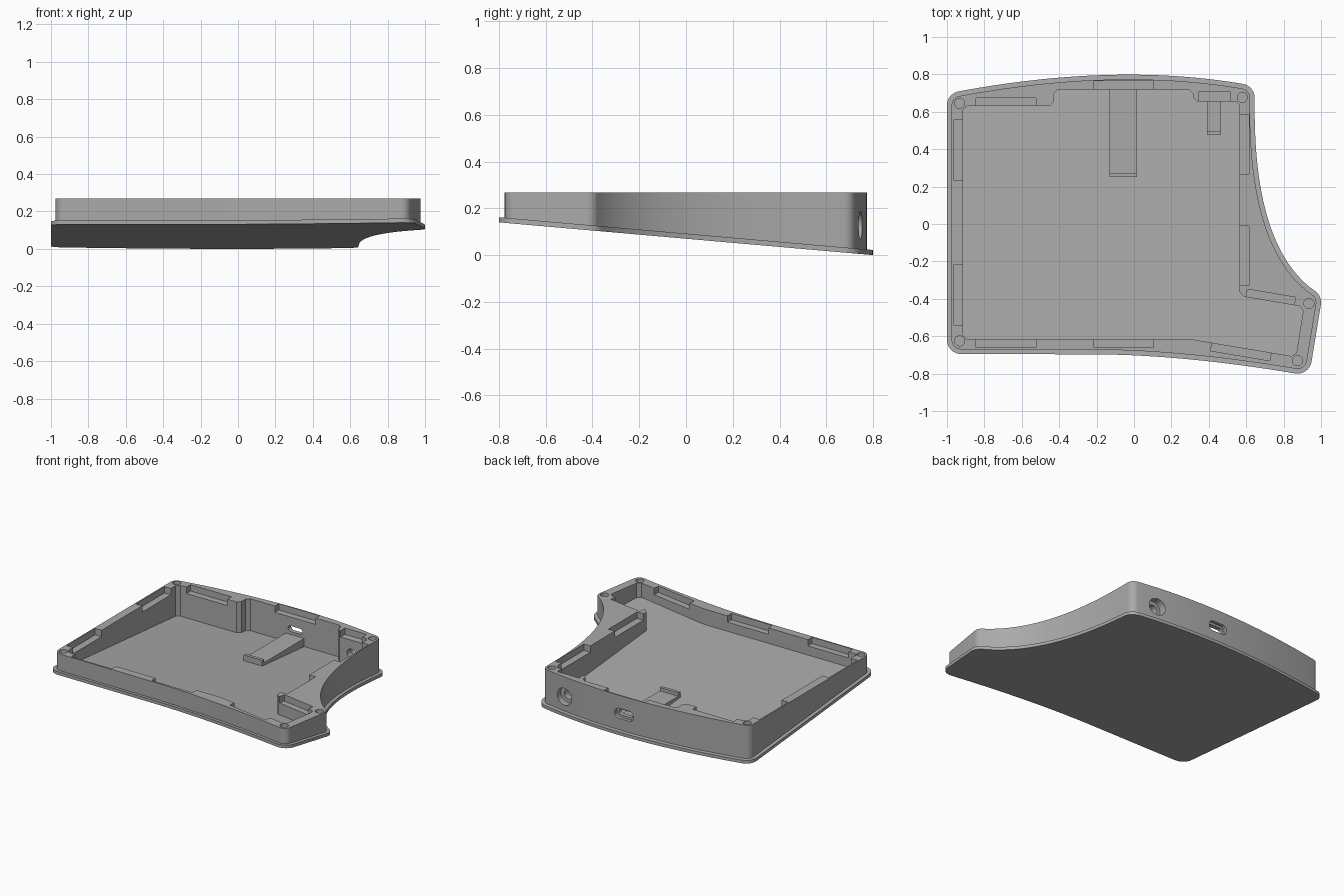
import bpy, bmesh
from math import sin, cos, radians
from mathutils import Vector, Matrix

old = bpy.data.objects.get("Cube")
if old:
    bpy.data.objects.remove(old, do_unlink=True)

TOP, SLOPE, FLANGE, FLOOR = 0.268, 0.0875, 0.022, 0.035

grey = bpy.data.materials.new("plain grey")
grey.use_nodes = True
grey.diffuse_color = (0.4, 0.4, 0.4, 1)
grey.node_tree.nodes["Principled BSDF"].inputs["Base Color"].default_value = (0.4, 0.4, 0.4, 1)


def tilted(offset):
    """Height function of a plane parallel to the sloping underside."""
    return lambda y: (0.8 - y) * SLOPE + offset


def level(z):
    return lambda y: z


def arc(x, y, r, a0, a1, n=10):
    angles = [radians(a0 + (a1 - a0) * i / n) for i in range(n + 1)]
    return [Vector((x + r * cos(a), y + r * sin(a))) for a in angles]


def bezier(a, b, c, d, n=28):
    a, b, c, d = map(Vector, (a, b, c, d))
    out = []
    for i in range(1, n):
        t = i / n
        s = 1 - t
        out.append(a * s**3 + b * 3 * s * s * t + c * 3 * s * t * t + d * t**3)
    return out


def quadratic(a, b, c, n=28):
    a, b, c = map(Vector, (a, b, c))
    return bezier(a, a + (b - a) * 2 / 3, c + (b - c) * 2 / 3, c, n)


def inset(points, distance):
    out = []
    for i, p in enumerate(points):
        along = (points[(i + 1) % len(points)] - points[i - 1]).normalized()
        out.append(p + Vector((-along.y, along.x)) * distance)
    return out


def chamfer(points, size):
    """Cut every corner of a polygon by a small length."""
    pts = [Vector(p) for p in points]
    out = []
    for i, p in enumerate(pts):
        for q in (pts[i - 1], pts[(i + 1) % len(pts)]):
            out.append(p + (q - p).normalized() * size)
    return out


def loft(name, layers):
    """Solid through stacked (outline, height function) layers, capped at both ends."""
    bm = bmesh.new()
    rings = [[bm.verts.new((p[0], p[1], z(p[1]))) for p in pts] for pts, z in layers]
    for low, high in zip(rings, rings[1:]):
        for i in range(len(low)):
            j = (i + 1) % len(low)
            bm.faces.new((low[i], low[j], high[j], high[i]))
    bm.faces.new(rings[0][::-1])
    bm.faces.new(rings[-1])
    bmesh.ops.recalc_face_normals(bm, faces=bm.faces)
    mesh = bpy.data.meshes.new(name)
    bm.to_mesh(mesh)
    bm.free()
    mesh.materials.append(grey)
    obj = bpy.data.objects.new(name, mesh)
    bpy.context.collection.objects.link(obj)
    return obj


def box(name, x0, x1, y0, y1, low, high):
    outline = [(x0, y0), (x1, y0), (x1, y1), (x0, y1)]
    return loft(name, [(outline, low), (outline, high)])


def cut(target, cutter):
    cutter.hide_render = True
    mod = target.modifiers.new("cut", "BOOLEAN")
    mod.operation, mod.solver, mod.object = "DIFFERENCE", "EXACT", cutter
    graph = bpy.context.evaluated_depsgraph_get()
    mesh = bpy.data.meshes.new_from_object(target.evaluated_get(graph))
    target.modifiers.clear()
    target.data = mesh
    bpy.data.objects.remove(cutter, do_unlink=True)


# Case shell: sloping flange with an upright body inset from it
R = 0.075
outline = (arc(-0.925, -0.62, R, 180, 270)
           + [Vector((-0.2, -0.697))]
           + quadratic((-0.2, -0.697), (0.27, -0.7), (0.862, -0.799))
           + arc(0.875, -0.725, R, 260, 350)
           + arc(0.925, -0.42, R, -10, 55)
           + bezier((0.968, -0.359), (0.7, -0.17), (0.645, 0.25), (0.645, 0.62))
           + arc(0.57, 0.675, R, 0, 80)
           + quadratic((0.583, 0.749), (-0.1, 0.865), (-0.938, 0.709))
           + arc(-0.925, 0.635, R, 100, 180))
body = inset(outline, 0.025)
case = loft("case_shell", [(outline, tilted(0)), (outline, tilted(FLANGE)),
                           (body, tilted(FLANGE)), (body, level(TOP))])

# Cavity with a floor parallel to the underside
cavity = chamfer([(-0.915, -0.615), (0.3, -0.615), (0.865, -0.71), (0.908, -0.443),
                  (0.565, -0.385), (0.565, 0.655), (0.315, 0.655), (0.315, 0.72),
                  (-0.43, 0.72), (-0.43, 0.63), (-0.915, 0.63)], 0.022)
cut(case, loft("cavity_cutter", [(cavity, tilted(FLOOR)), (cavity, level(0.4))]))

# Clip notches along the rim: centre x, centre y, length, turn in degrees
notches = [(-0.685, 0.645, 0.32, 0), (-0.055, 0.735, 0.32, 0), (0.43, 0.675, 0.17, 0),
           (-0.935, 0.395, 0.32, 90), (-0.935, -0.38, 0.32, 90),
           (0.585, 0.425, 0.32, 90), (0.585, -0.17, 0.32, 90),
           (-0.685, -0.63, 0.32, 0), (-0.055, -0.63, 0.32, 0),
           (0.573, -0.675, 0.32, -9.6), (0.73, -0.4, 0.26, -9.6)]
for x, y, length, turn in notches:
    rot = Matrix.Rotation(radians(turn), 2)
    corners = [Vector((x, y)) + rot @ Vector((sx * length / 2, sy * 0.03))
               for sx, sy in ((-1, -1), (1, -1), (1, 1), (-1, 1))]
    cut(case, loft("notch_cutter", [(corners, level(TOP - 0.045)), (corners, level(0.4))]))

# Screw holes in the corners
for x, y in ((-0.932, 0.645), (0.579, 0.677), (0.935, -0.425), (0.874, -0.731), (-0.932, -0.625)):
    ring = arc(x, y, 0.027, 0, 345, 23)
    cut(case, loft("screw_cutter", [(ring, level(0.19)), (ring, level(0.4))]))


def port(x, z, half_width, r, y0, y1):
    """Rounded slot running through the back wall."""
    slot = arc(half_width, 0, r, -90, 90, 12) + arc(-half_width, 0, r, 90, 270, 12)
    cutter = loft("port_cutter", [(slot, level(0)), (slot, level(1))])
    for v in cutter.data.vertices:
        v.co = (x + v.co.x, y0 + (y1 - y0) * v.co.z, z + v.co.y)
    bm = bmesh.new()
    bm.from_mesh(cutter.data)
    bmesh.ops.remove_doubles(bm, verts=bm.verts, dist=0.0001)
    bmesh.ops.recalc_face_normals(bm, faces=bm.faces)
    bm.to_mesh(cutter.data)
    bm.free()
    cut(case, cutter)


# Data slot and round power socket, each with a wider outer recess
port(-0.055, 0.14, 0.037, 0.02, 0.6, 0.9)
port(-0.055, 0.14, 0.037, 0.036, 0.75, 0.9)
port(0.43, 0.127, 0.001, 0.033, 0.55, 0.9)
port(0.43, 0.127, 0.001, 0.06, 0.7, 0.9)

# Level supports behind the ports, each ending in a raised lip
parts = [case]
for name, x0, x1, y0, y1, z in (("board", -0.13, 0.015, 0.25, 0.73, 0.1),
                                ("socket", 0.39, 0.465, 0.475, 0.665, 0.083)):
    parts.append(box(name + "_support", x0, x1, y0, y1, tilted(0.02), level(z)))
    parts.append(box(name + "_support_lip", x0, x1, y0, y0 + 0.022, tilted(0.02), level(z + 0.024)))

bpy.ops.object.select_all(action="DESELECT")
for part in parts:
    part.select_set(True)
bpy.context.view_layer.objects.active = case
bpy.ops.object.shade_smooth_by_angle(angle=radians(30))
